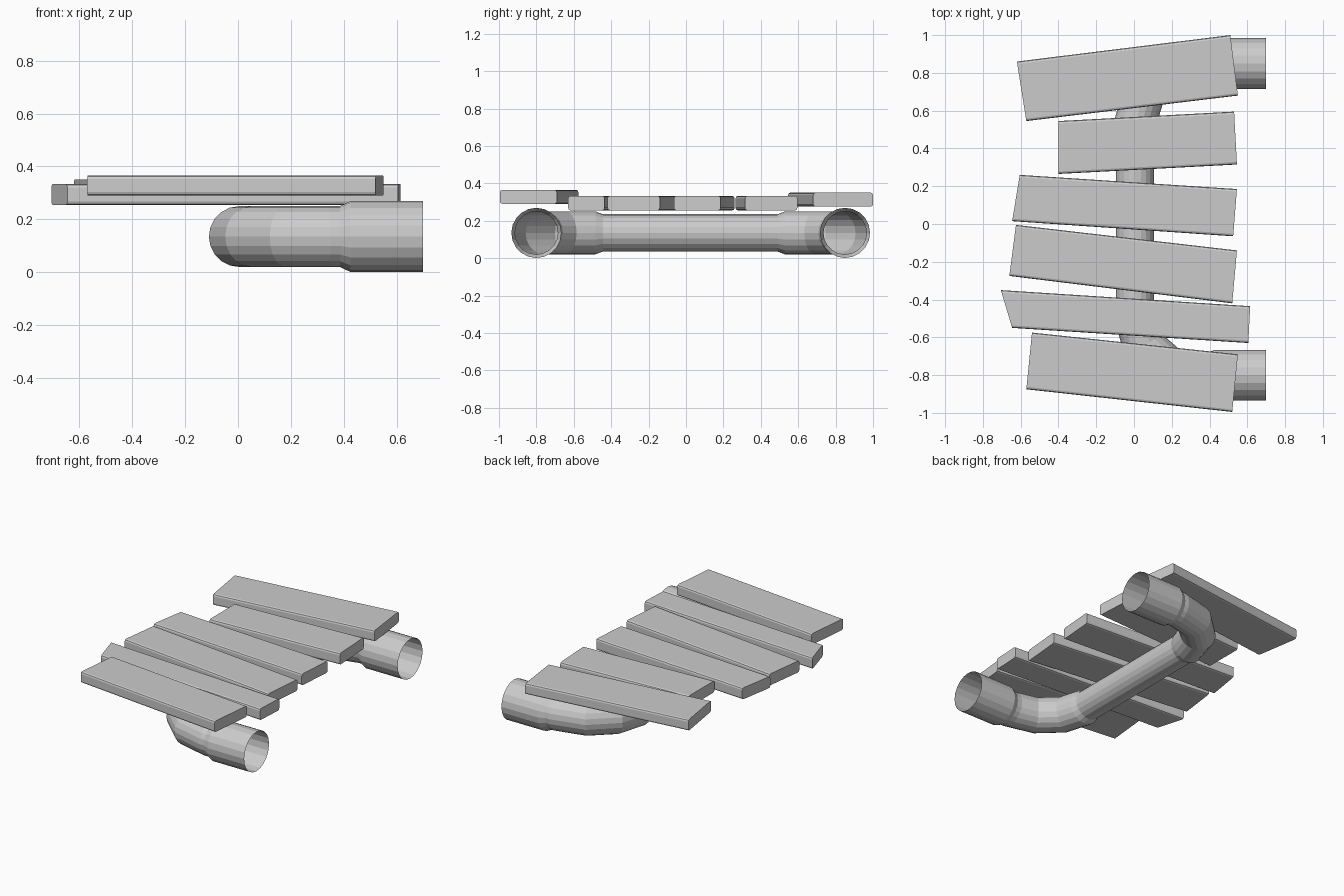
import bpy, bmesh, math
from mathutils import Vector

if "Cube" in bpy.data.objects:
    bpy.data.objects.remove(bpy.data.objects["Cube"])

SIDES = 20
AXIS_Z = 0.135


def make_object(name, bm):
    bmesh.ops.recalc_face_normals(bm, faces=bm.faces)
    mesh = bpy.data.meshes.new(name)
    bm.to_mesh(mesh)
    bm.free()
    obj = bpy.data.objects.new(name, mesh)
    bpy.context.collection.objects.link(obj)
    return obj


def plank(name, corners, z0, z1, bevel=0.013):
    """Skewed board with its long edges chamfered."""
    bm = bmesh.new()
    low = [bm.verts.new((x, y, z0)) for x, y in corners]
    top = [bm.verts.new((x, y, z1)) for x, y in corners]
    bm.faces.new(low[::-1])
    bm.faces.new(top)
    for i in range(4):
        j = (i + 1) % 4
        bm.faces.new((low[i], low[j], top[j], top[i]))
    long_edges = [e for e in bm.edges if e.calc_length() > 0.7]
    bmesh.ops.bevel(bm, geom=long_edges, offset=bevel, segments=2,
                    profile=0.5, affect='EDGES')
    return make_object(name, bm)


def half_path(straight_y, leg_y):
    """Stations (x, y, heading angle, radius) from straight run to socket mouth."""
    s = 1 if leg_y > 0 else -1
    R = abs(leg_y - straight_y)
    path = [(0.005, straight_y - s * 0.01, 0, 0.10),
            (0.005, straight_y + s * 0.03, 0, 0.115)]
    rise = R - 0.03
    for k in range(1, 4):
        a = math.radians(30 * k)
        path.append((0.005 + R * (1 - math.cos(a)),
                     straight_y + s * (0.03 + rise * math.sin(a)), a, 0.115))
    path += [(0.385, leg_y, math.pi / 2, 0.115),
             (0.425, leg_y, math.pi / 2, 0.134),
             (0.70, leg_y, math.pi / 2, 0.134)]
    return [(x, y, Vector((math.sin(a), s * math.cos(a), 0)), r)
            for x, y, a, r in path]


# Open U-shaped pipe with two elbows and flared sockets
back = half_path(0.50, 0.85)
front = [(x, y, -d, r) for x, y, d, r in half_path(-0.455, -0.80)][::-1]
bm = bmesh.new()
rings = []
for x, y, d, r in front + back:
    side = d.cross(Vector((0, 0, 1)))
    ring = []
    for i in range(SIDES):
        a = 2 * math.pi * i / SIDES
        ring.append(bm.verts.new(Vector((x, y, AXIS_Z)) + side * r * math.cos(a)
                                 + Vector((0, 0, r * math.sin(a)))))
    rings.append(ring)
for a, b in zip(rings, rings[1:]):
    for i in range(SIDES):
        j = (i + 1) % SIDES
        bm.faces.new((a[i], a[j], b[j], b[i]))
make_object("drain_pipe", bm)

# Uneven deck boards, back to front: corners, bottom and top heights
boards = [
    ([(-.57, .545), (.55, .68), (.51, 1.0), (-.62, .86)], .275, .35),
    ([(-.40, .265), (.545, .315), (.53, .595), (-.40, .545)], .255, .333),
    ([(-.645, .015), (.525, -.065), (.545, .185), (-.605, .26)], .255, .333),
    ([(-.66, -.275), (.52, -.42), (.545, -.14), (-.625, -.005)], .255, .333),
    ([(-.645, -.55), (.605, -.63), (.615, -.435), (-.705, -.35)], .255, .333),
    ([(-.57, -.875), (.52, -.995), (.55, -.69), (-.54, -.575)], .29, .365),
]
for n, (corners, z0, z1) in enumerate(boards, 1):
    plank(f"plank_{n}", corners, z0, z1)
